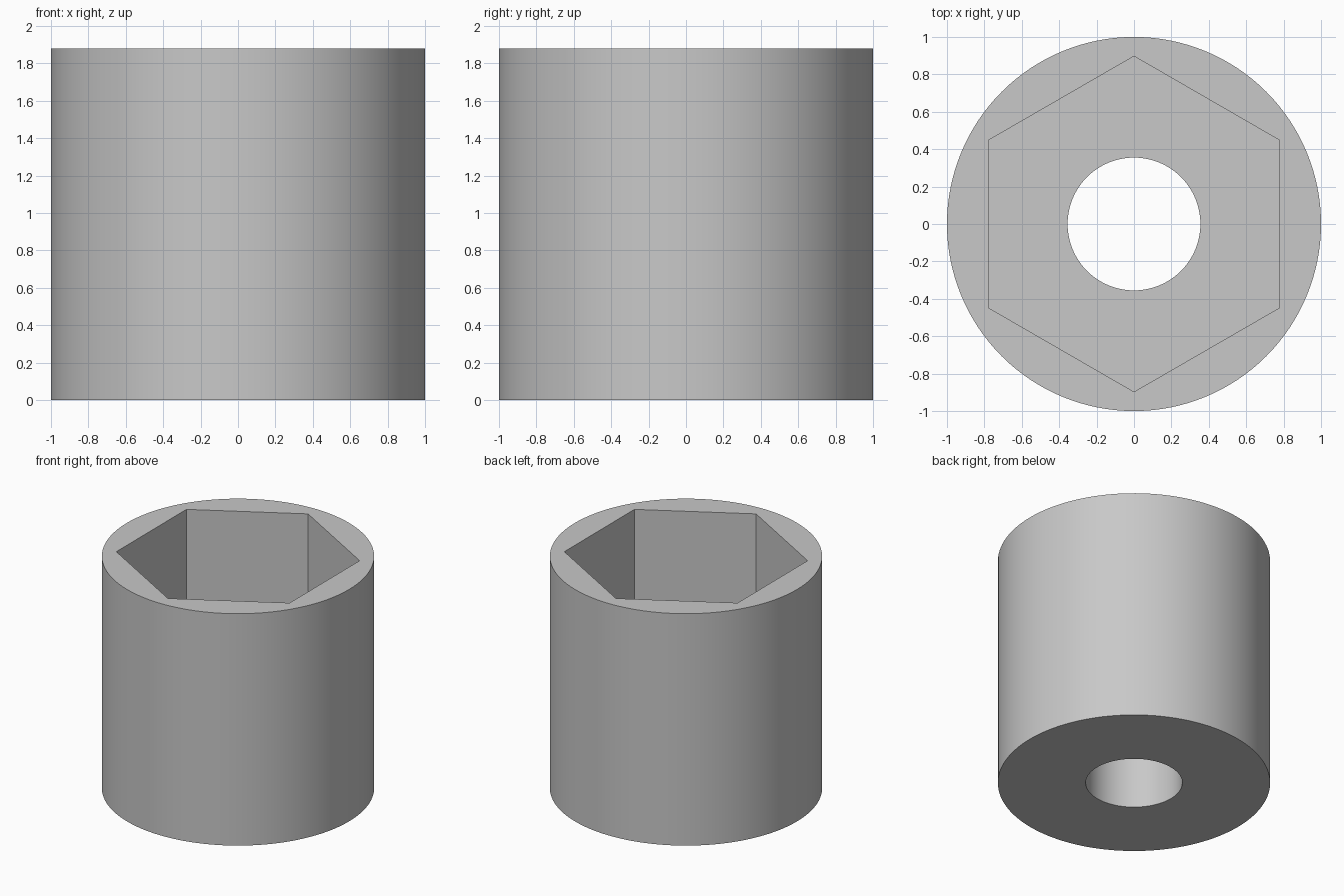
import bpy
import math

cube = bpy.data.objects.get("Cube")
if cube:
    bpy.data.objects.remove(cube, do_unlink=True)

HEIGHT = 1.88
POCKET_FLOOR = 0.77

grey = bpy.data.materials.new("plain_grey")
grey.use_nodes = True
colour = (0.58, 0.58, 0.58, 1)
grey.diffuse_color = colour
grey.node_tree.nodes["Principled BSDF"].inputs["Base Color"].default_value = colour


def prism(name, sides, radius, bottom, top, turn=0):
    """Upright prism between two heights, with its first corner turned by an angle."""
    bpy.ops.mesh.primitive_cylinder_add(
        vertices=sides, radius=radius, depth=top - bottom,
        location=(0, 0, (bottom + top) / 2), rotation=(0, 0, turn))
    obj = bpy.context.object
    obj.name = name
    bpy.ops.object.transform_apply(location=True, rotation=True, scale=True)
    obj.data.materials.append(grey)
    return obj


# Round outer body
body = prism("socket_body", 128, 1.0, 0, HEIGHT)

# Hexagonal pocket from the top, with a corner at front and back; round through bore
cutters = [
    prism("hex_pocket_cutter", 6, 0.897, POCKET_FLOOR, HEIGHT + 0.2),
    prism("bore_cutter", 96, 0.355, -0.2, HEIGHT + 0.1),
]

bpy.ops.object.select_all(action="DESELECT")
body.select_set(True)
bpy.context.view_layer.objects.active = body
for cutter in cutters:
    cutter.hide_render = True
    cut = body.modifiers.new(cutter.name, "BOOLEAN")
    cut.operation = "DIFFERENCE"
    cut.solver = "EXACT"
    cut.object = cutter
    bpy.ops.object.modifier_apply(modifier=cut.name)
for cutter in cutters:
    bpy.data.objects.remove(cutter, do_unlink=True)

# Smooth round walls, sharp rims and hexagon corners
bpy.ops.object.shade_smooth_by_angle(angle=math.radians(30))
